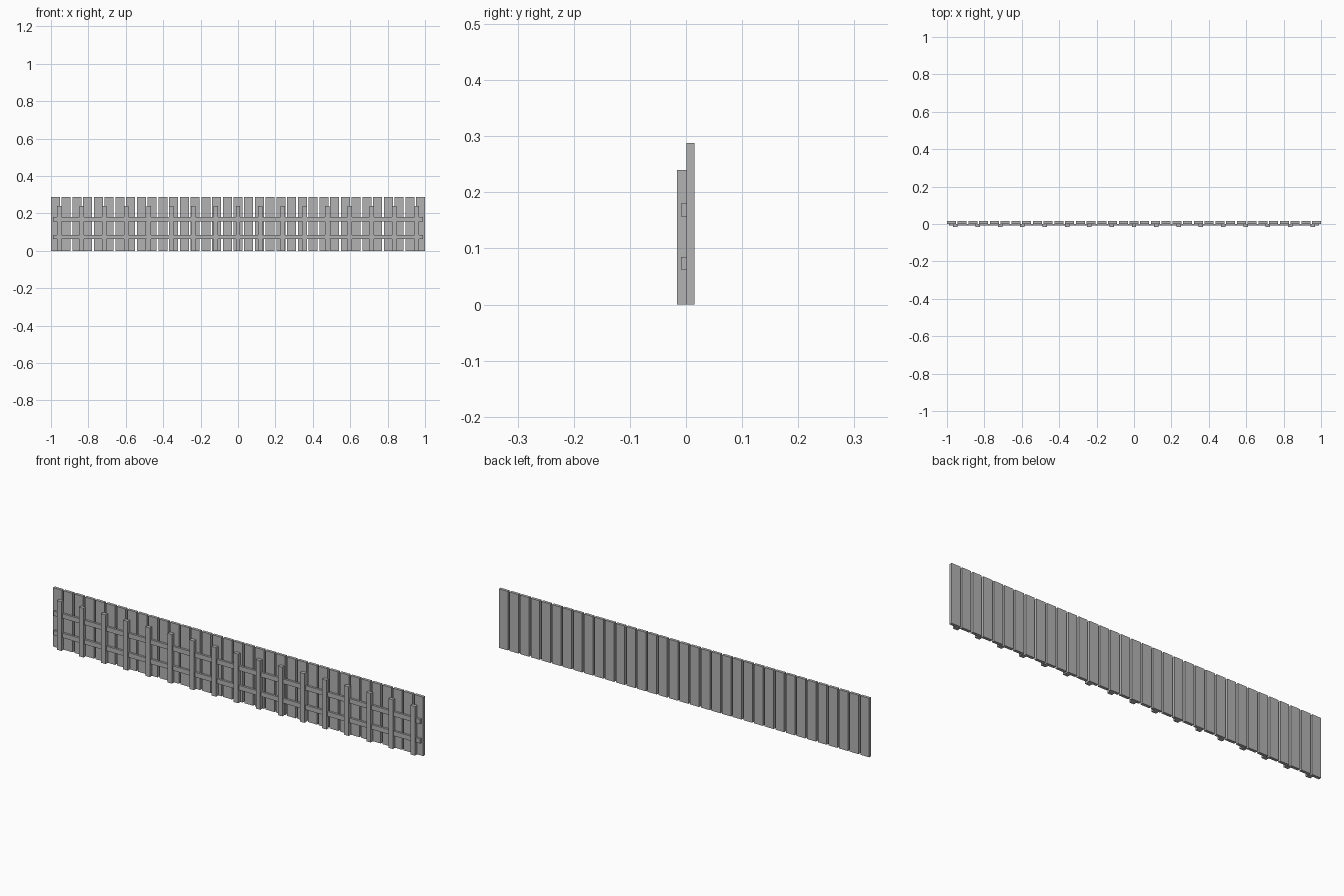
import bpy

cube = bpy.data.objects.get("Cube")
if cube:
    bpy.data.objects.remove(cube, do_unlink=True)

# Single grey finish
grey = bpy.data.materials.new("plain_grey")
grey.use_nodes = True
colour = (0.45, 0.45, 0.45, 1)
grey.diffuse_color = colour
grey.node_tree.nodes["Principled BSDF"].inputs["Base Color"].default_value = colour


def box(name, x, y, z):
    """Box spanning the (low, high) range on each axis."""
    spans = (x, y, z)
    bpy.ops.mesh.primitive_cube_add(size=1, location=[(a + b) / 2 for a, b in spans])
    part = bpy.context.object
    part.name = name
    part.scale = [b - a for a, b in spans]
    bpy.ops.object.transform_apply(location=False, rotation=False, scale=True)
    part.data.materials.append(grey)
    return part


# Row of upright planks along the back
PLANKS, PLANK_W = 35, 0.048
pitch = (2 - PLANK_W) / (PLANKS - 1)
for i in range(PLANKS):
    left = -1 + i * pitch
    box(f"plank_{i + 1}", (left, left + PLANK_W), (0.001, 0.015), (0, 0.288))

# Two horizontal rails in front of the planks
for name, bottom in (("lower_rail", 0.062), ("upper_rail", 0.157)):
    box(name, (-0.99, 0.99), (-0.009, 0.001), (bottom, bottom + 0.023))

# Evenly spaced posts on the front
POSTS, POST_W = 17, 0.024
for i in range(POSTS):
    x = -0.955 + i * 1.91 / (POSTS - 1)
    box(f"post_{i + 1}", (x - POST_W / 2, x + POST_W / 2), (-0.016, 0.001), (0, 0.24))
